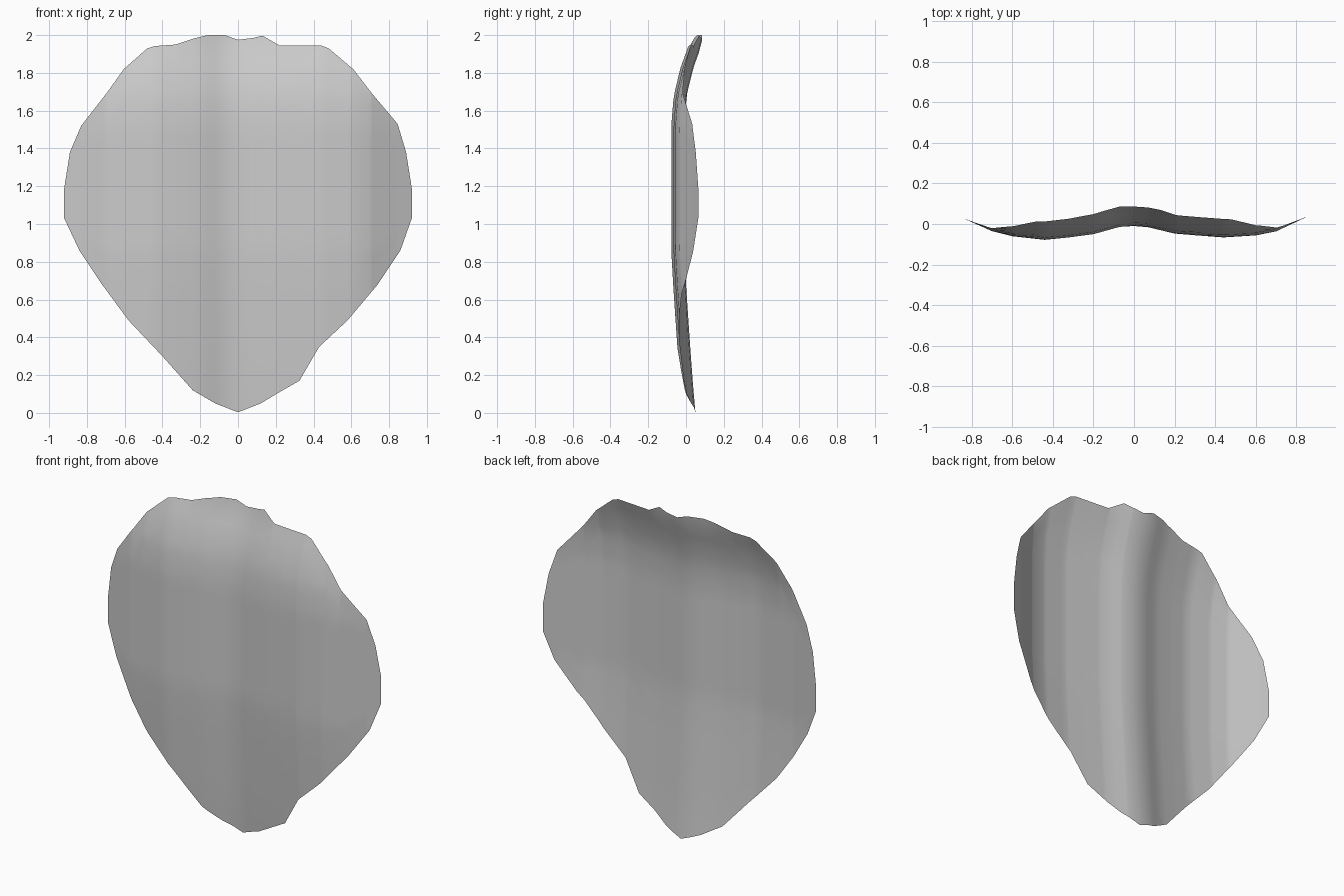
import bpy, bmesh

# Upper and lower outline of the petal: (x, z)
TOP = [(-.92, 1.19), (-.89, 1.38), (-.83, 1.52), (-.69, 1.70), (-.605, 1.82), (-.48, 1.93),
       (-.44, 1.942), (-.33, 1.95), (-.24, 1.98), (-.16, 2), (-.07, 2), (0, 1.975),
       (.08, 1.985), (.13, 1.997), (.22, 1.945), (.44, 1.945), (.48, 1.93), (.61, 1.82),
       (.71, 1.69), (.845, 1.53), (.89, 1.38), (.92, 1.19)]
BOTTOM = [(-.92, 1.03), (-.84, .86), (-.72, .68), (-.58, .49), (-.40, .30), (-.24, .12),
          (-.12, .05), (0, .003), (.12, .05), (.22, .11), (.325, .17), (.43, .35),
          (.58, .49), (.74, .68), (.86, .86), (.92, 1.03)]
# Depth = wave across the width + curl towards the back at both ends
WAVE = [(-.92, .063), (-.84, .028), (-.70, -.035), (-.60, -.06), (-.44, -.078), (-.32, -.066),
        (-.20, -.05), (-.07, -.014), (0, -.01), (.07, -.016), (.20, -.047), (.32, -.057),
        (.44, -.066), (.60, -.056), (.70, -.036), (.84, .03), (.92, .065)]
CURL = [(0, .06), (.15, .047), (.31, .035), (.5, .022), (.68, .01), (.86, 0), (1.52, 0),
        (1.68, .013), (1.83, .05), (1.94, .09), (2, .1)]
ROWS = 28


def lerp(points, t):
    for (a, va), (b, vb) in zip(points, points[1:]):
        if t <= b:
            return va + (vb - va) * (t - a) / (b - a)
    return points[-1][1]


# Petal: columns lofted between the two outlines
bm = bmesh.new()
columns = []
for x in sorted({p[0] for p in TOP + BOTTOM + WAVE}):
    low, high = lerp(BOTTOM, x), lerp(TOP, x)
    column = []
    for i in range(ROWS + 1):
        z = low + (high - low) * i / ROWS
        column.append(bm.verts.new((x, lerp(WAVE, x) + lerp(CURL, z), z)))
    columns.append(column)
for a, b in zip(columns, columns[1:]):
    for i in range(ROWS):
        bm.faces.new((a[i], b[i], b[i + 1], a[i + 1])).smooth = True

mesh = bpy.data.meshes.new("petal")
bm.to_mesh(mesh)
bm.free()
petal = bpy.data.objects.new("petal", mesh)
bpy.context.collection.objects.link(petal)
